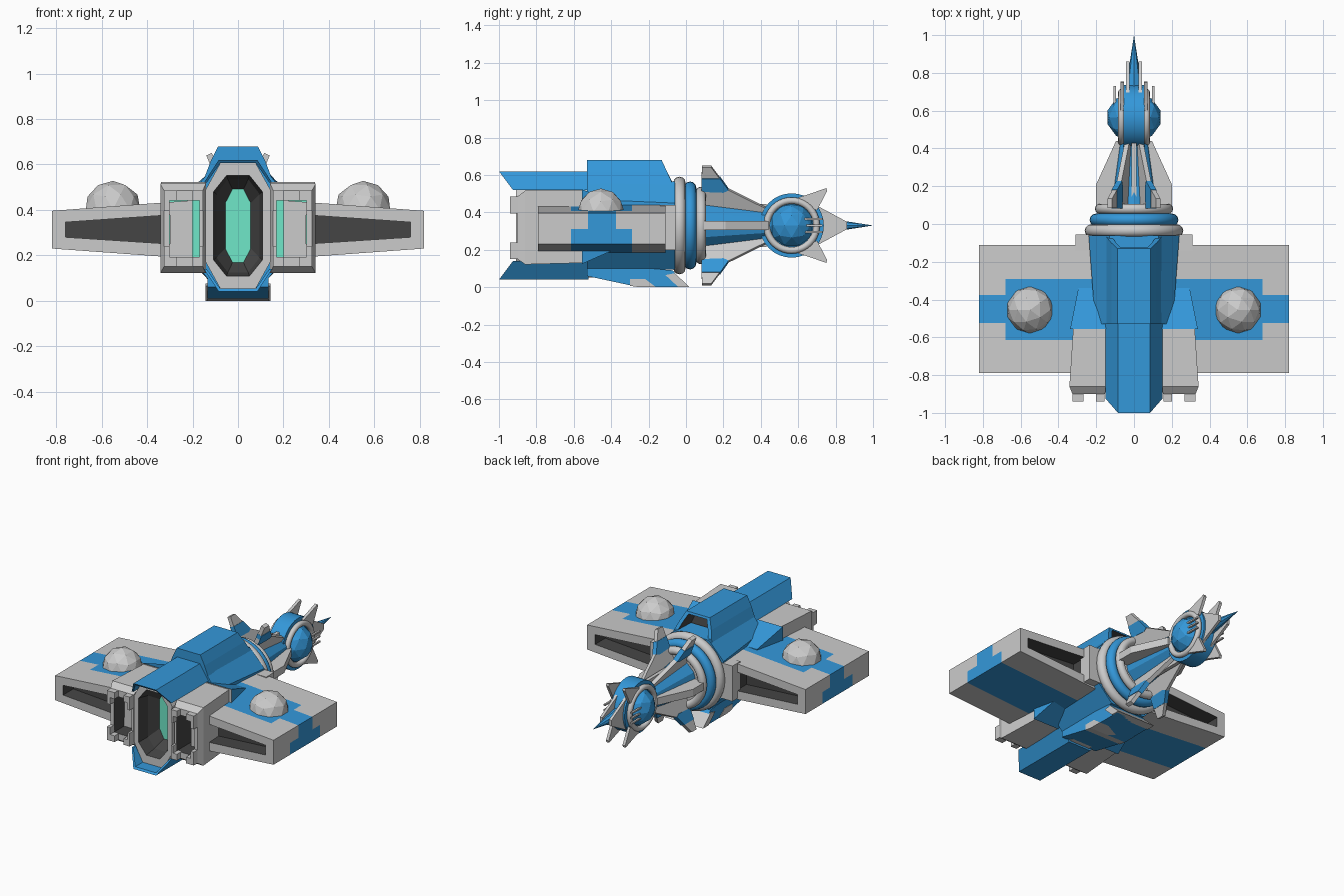
import bpy, bmesh
from math import pi, radians
from mathutils import Vector, Matrix

if "Cube" in bpy.data.objects:
    bpy.data.objects.remove(bpy.data.objects["Cube"])

ZC = 0.33                      # height of the ship's axis; all parts are local to it
GREY, BLUE, DARK, TEAL = range(4)
COLORS = [("grey", (.8, .8, .8, 1)), ("blue", (.034, .314, .70, 1)),
          ("dark", (.06, .06, .06, 1)), ("teal", (.16, .80, .58, 1))]
MATS = []
for n, c in COLORS:
    m = bpy.data.materials.new(n)
    m.diffuse_color = c
    m.use_nodes = True
    m.node_tree.nodes["Principled BSDF"].inputs["Base Color"].default_value = m.diffuse_color
    MATS.append(m)


def finish(name, bm, mirror="", smooth=False):
    """Turn a bmesh into an object, keeping only the material slots it uses."""
    bmesh.ops.recalc_face_normals(bm, faces=bm.faces[:])
    used = sorted({f.material_index for f in bm.faces})
    for f in bm.faces:
        f.material_index = used.index(f.material_index)
    me = bpy.data.meshes.new(name)
    bm.to_mesh(me)
    bm.free()
    if used != [GREY]:
        for i in used:
            me.materials.append(MATS[i])
    ob = bpy.data.objects.new(name, me)
    bpy.context.collection.objects.link(ob)
    ob.location.z = ZC
    if mirror:
        mod = ob.modifiers.new("mirror", 'MIRROR')
        mod.use_axis = ["X" in mirror, False, "Z" in mirror]
        mod.use_mirror_merge = False
    if smooth:
        bpy.ops.object.select_all(action='DESELECT')
        bpy.context.view_layer.objects.active = ob
        ob.select_set(True)
        bpy.ops.object.shade_smooth_by_angle(angle=radians(40))
    return ob


def loft(rings, mats):
    """Skin closed rings; mats = start cap, each band, end cap."""
    bm = bmesh.new()
    vs = [[bm.verts.new(p) for p in r] for r in rings]
    n = len(vs[0])
    bm.faces.new(vs[0]).material_index = mats[0]
    for k in range(len(vs) - 1):
        for i in range(n):
            j = (i + 1) % n
            f = bm.faces.new((vs[k][i], vs[k][j], vs[k + 1][j], vs[k + 1][i]))
            f.material_index = mats[k + 1]
    bm.faces.new(vs[-1]).material_index = mats[-1]
    return bm


def octa(y, hw, hh, cx, cz):
    q = [(cx, hh), (hw, cz), (hw, -cz), (cx, -hh)]
    return [(x, y, z) for x, z in q] + [(-x, y, z) for x, z in reversed(q)]


def rect(y, x0, x1, z0, z1):
    return [(x0, y, z0), (x1, y, z0), (x1, y, z1), (x0, y, z1)]


def plate(name, prof, thick, mat=GREY, x=0, angle=0, mirror=""):
    """Extrude a (y, z) outline across x, then roll it round the ship's axis."""
    bm = loft([[(x + s * thick / 2, y, z) for y, z in prof] for s in (-1, 1)], [mat] * 3)
    bm.transform(Matrix.Rotation(radians(angle), 4, 'Y'))
    return finish(name, bm, mirror)


def boxes(name, items, mat=GREY, mirror=""):
    """Join boxes given as (x0, x1, y0, y1, z0, z1)."""
    bm = bmesh.new()
    for x0, x1, y0, y1, z0, z1 in items:
        mtx = Matrix.LocRotScale(Vector(((x0 + x1) / 2, (y0 + y1) / 2, (z0 + z1) / 2)), None,
                                 Vector((x1 - x0, y1 - y0, z1 - z0)))
        bmesh.ops.create_cube(bm, size=1, matrix=mtx)
    for f in bm.faces:
        f.material_index = mat
    return finish(name, bm, mirror)


def cone(name, y0, y1, r0, r1, seg, mat, smooth=False):
    bm = bmesh.new()
    mtx = Matrix.Translation((0, (y0 + y1) / 2, 0)) @ Matrix.Rotation(-pi / 2, 4, 'X')
    bmesh.ops.create_cone(bm, cap_ends=True, segments=seg, radius1=r0, radius2=r1,
                          depth=y1 - y0, matrix=mtx)
    for f in bm.faces:
        f.material_index = mat
    return finish(name, bm, "", smooth)


def torus(name, loc, rot, R, r, mat):
    bpy.ops.mesh.primitive_torus_add(location=loc, rotation=rot, major_radius=R, minor_radius=r,
                                     major_segments=40, minor_segments=12)
    ob = bpy.context.object
    ob.name = name
    if mat != GREY:
        ob.data.materials.append(MATS[mat])
    bpy.ops.object.shade_smooth_by_angle(angle=radians(60))


# wings: hollow-ended tapered boxes with painted stripes
def wing_ring(y, inner):
    q = ([(.30, .048), (.76, .016), (.76, -.05), (.30, -.08)] if inner else
         [(.20, .112), (.82, .066), (.82, -.10), (.20, -.145)])
    return [(x, y, z) for x, z in q]


bm = loft([wing_ring(-.68, 1), wing_ring(-.79, 1), wing_ring(-.79, 0), wing_ring(-.11, 0),
           wing_ring(-.11, 1), wing_ring(-.22, 1)], [DARK, DARK, GREY, GREY, GREY, DARK, DARK])
cuts = [((0, y, 0), (0, 1, 0)) for y in (-.615, -.525, -.375, -.29)]
cuts += [((.68, 0, 0), (1, 0, 0)), ((0, 0, -.02), (0, 0, 1))]
for co, no in cuts:
    bmesh.ops.bisect_plane(bm, geom=bm.verts[:] + bm.edges[:] + bm.faces[:],
                           plane_co=co, plane_no=no)
bmesh.ops.recalc_face_normals(bm, faces=bm.faces[:])
for f in bm.faces:
    c, n = f.calc_center_median(), f.normal
    narrow = (n.z > .5 and c.x > .68) or (n.x > .5 and c.z > -.02)
    lo, hi = (-.525, -.375) if narrow else (-.615, -.29)
    if abs(n.y) < .1 and lo < c.y < hi:
        f.material_index = BLUE
finish("wings", bm, "X")

# wing domes
bm = bmesh.new()
bmesh.ops.create_icosphere(bm, subdivisions=2, radius=.126,
                           matrix=Matrix.Translation((.55, -.455, .072)))
bmesh.ops.bisect_plane(bm, geom=bm.verts[:] + bm.edges[:] + bm.faces[:], plane_co=(0, 0, .05),
                       plane_no=(0, 0, -1), clear_outer=True)
finish("wing_domes", bm, "X")

# main hull, shoulder block
finish("hull", loft([octa(-.53, .205, .25, .12, .14), octa(-.06, .24, .235, .13, .12)], [BLUE] * 3))
boxes("shoulder_block", [(-.31, .31, -.14, -.055, -.13, .11)])

# upper block with an open intake towards the nose
def block_ring(y0, y1, s=1.0, up=0.0):
    q = [(.145, .22), (.12, .285), (.088, .35)]
    pts = [(x * s, y0 + (y1 - y0) * (z - .22) / .13, .285 + (z - .285) * s + up) for x, z in q]
    return pts + [(-x, y, z) for x, y, z in reversed(pts)]


finish("upper_block", loft([block_ring(-.53, -.53), block_ring(-.07, -.13),
                            block_ring(-.075, -.125, .78), block_ring(-.2, -.22, .7)],
                           [BLUE, BLUE, BLUE, DARK, DARK]))

# belly keel with grey trim
plate("belly_keel", [(-.53, -.27), (-.25, -.33), (.0, -.33), (-.07, -.24), (-.53, -.2)], .27, BLUE)
plate("keel_nose", [(-.11, -.265), (-.06, -.255), (.02, -.33), (-.04, -.33)], .285)
plate("keel_patch", [(-.30, -.322), (-.25, -.33), (-.16, -.33), (-.22, -.285), (-.30, -.285)], .275)
boxes("keel_vent", [(-.07, .07, -.245, -.05, -.3299, -.30)], DARK)

# central engine: long octagonal bell with a glowing core
finish("main_engine", loft([octa(-.45, .142, .278, .077, .16), octa(-.91, .142, .278, .077, .16),
                            octa(-.91, .108, .222, .05, .15), octa(-.83, .095, .205, .045, .14),
                            octa(-.76, .056, .162, .024, .10)],
                           [GREY, GREY, GREY, DARK, DARK, TEAL]))

# slanted blue hoods above and below the engine
sec = [(.15, .19, -.925), (.085, .29, -1.0), (-.085, .29, -1.0), (-.15, .19, -.925),
       (-.138, .19, -.925), (-.078, .277, -.99), (.078, .277, -.99), (.138, .19, -.925)]
finish("engine_hoods", loft([[(x, y, z) for x, z, y in sec], [(x, -.52, z) for x, z, y in sec]],
                            [BLUE] * 3), "Z")

# side engine pods
finish("engine_pods", loft([
    rect(-.34, .15, .295, -.11, .11), rect(-.555, .14, .338, -.205, .193),
    rect(-.555, .14, .322, -.20, .187), rect(-.86, .142, .342, -.208, .186),
    rect(-.90, .155, .326, -.18, .155), rect(-.90, .17, .302, -.138, .112),
    rect(-.74, .17, .302, -.138, .112)],
    [BLUE, BLUE, GREY, GREY, GREY, GREY, DARK, TEAL]), "X")

# notched pod rims
rim = []
for z0, z1 in ((-.18, -.09), (.065, .155)):
    rim += [(.155, .17, -.94, -.89, z0, z1), (.302, .326, -.94, -.89, z0, z1)]
for z0, z1 in ((-.18, -.138), (.112, .155)):
    rim += [(.17, .20, -.94, -.89, z0, z1), (.268, .302, -.94, -.89, z0, z1)]
boxes("pod_rims", rim, GREY, "X")

# collar rings and neck
for nm, y, R, r, m in (("collar_rear", -.035, .228, .033, GREY), ("collar_middle", .022, .202, .033, BLUE),
                       ("collar_front", .08, .18, .027, GREY)):
    torus(nm, (0, y, ZC), (pi / 2, 0, 0), R, r, m)
cone("collar_core", -.07, .075, .22, .17, 32, GREY, True)
cone("neck", .06, .46, .13, .075, 12, BLUE)
boxes("neck_strip", [(-.012, .012, .08, .43, -.115, .115)])

# neck fins: four diagonal, two horizontal
plate("diagonal_fins", [(.08, .1), (.085, .34), (.135, .34), (.225, .21), (.43, .10), (.43, .04)],
      .026, angle=22, mirror="XZ")
plate("fin_paint", [(.083, .2), (.083, .275), (.183, .275), (.228, .208), (.20, .195)],
      .032, BLUE, angle=22, mirror="XZ")
plate("side_fins", [(.08, .08), (.08, .2), (.21, .2), (.44, .095), (.44, .04)],
      .05, angle=90, mirror="X")

# head: broad wheel, grey rings and faceted side domes
bm = bmesh.new()
HEAD = Vector((0, .565, 0))
bmesh.ops.create_cone(bm, cap_ends=True, segments=32, radius1=.172, radius2=.172, depth=.11,
                      matrix=Matrix.Translation(HEAD) @ Matrix.Rotation(pi / 2, 4, 'Y'))
for f in bm.faces:
    f.material_index = BLUE
finish("head_wheel", bm, "", True)
for s in (-1, 1):
    torus("head_ring", (s * .066, .565, ZC), (0, pi / 2, 0), .133, .018, GREY)
bm = bmesh.new()
bmesh.ops.create_icosphere(bm, subdivisions=2, radius=.122,
                           matrix=Matrix.Translation(HEAD + Vector((.023, 0, 0))))
for f in bm.faces:
    f.material_index = BLUE
finish("head_domes", bm, "X")

# nose spike, cheek plates, prongs and pins
cone("nose_spike", .68, 1.0, .05, 0, 8, BLUE)
plate("cheek_plates", [(.66, .13), (.73, .09), (.86, .02), (.86, -.02), (.73, -.09), (.66, -.13)],
      .018, x=.034, mirror="X")
plate("prongs", [(.60, .15), (.65, .165), (.75, .2), (.755, .185), (.70, .08), (.66, .10)],
      .02, x=.062, mirror="XZ")
boxes("head_pins", [(.095, .108, .62, .73, z - .005, z + .005) for z in (-.035, 0, .035)], GREY, "X")
